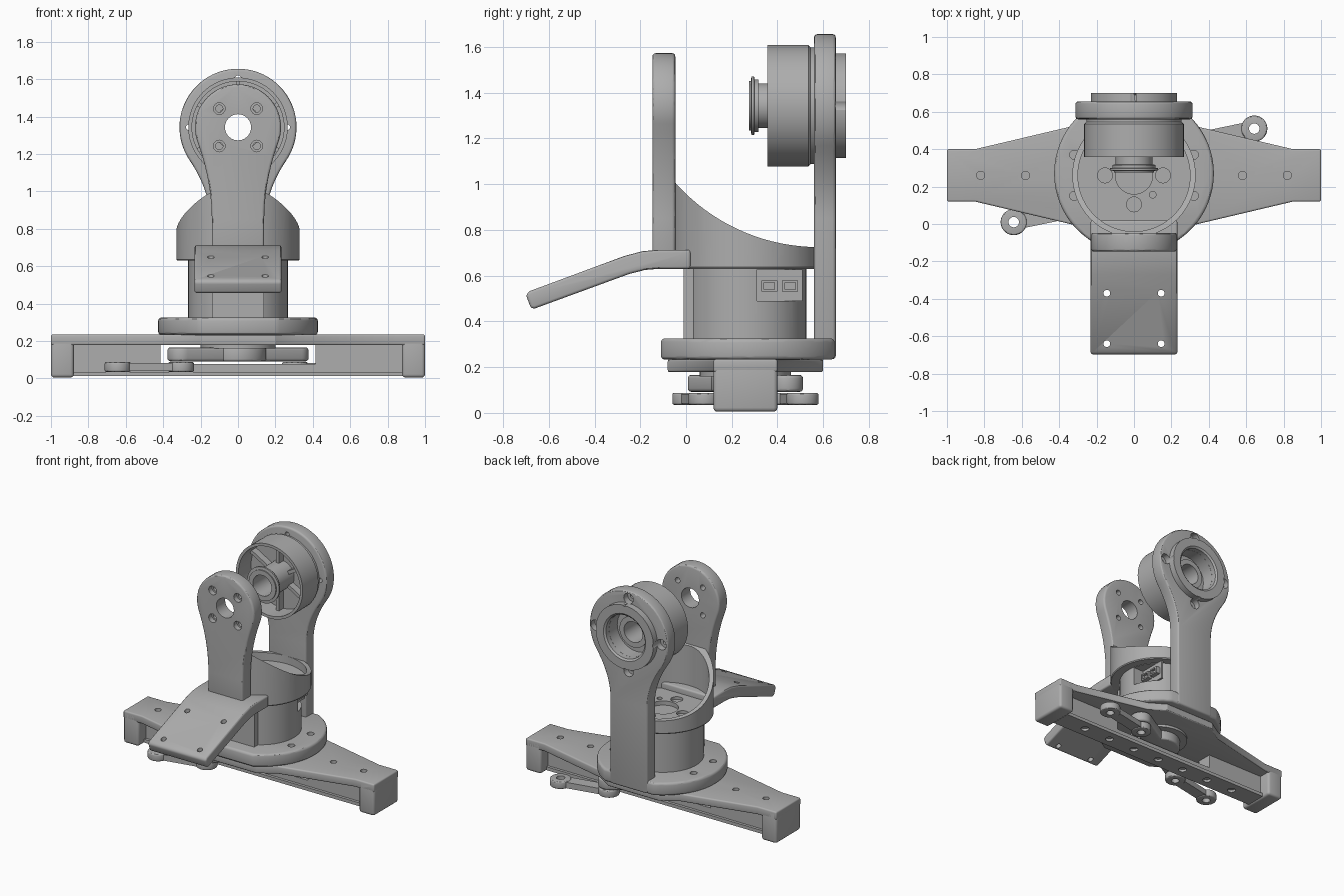
import bpy, bmesh, math
from mathutils import Vector

if "Cube" in bpy.data.objects:
    bpy.data.objects.remove(bpy.data.objects["Cube"])

grey = bpy.data.materials.new("machined_grey")
grey.use_nodes = True
COL = (0.42, 0.42, 0.42, 1)
grey.diffuse_color = COL
grey.node_tree.nodes["Principled BSDF"].inputs["Base Color"].default_value = COL

YC = 0.26    # centre of the turntable
ZC = 1.343   # height of the tilt axis


def place(axis, u, v, w):
    return {"x": (w, u, v), "y": (u, w, v), "z": (u, v, w)}[axis]


def finish(name, bm):
    bmesh.ops.recalc_face_normals(bm, faces=bm.faces)
    me = bpy.data.meshes.new(name)
    bm.to_mesh(me)
    bm.free()
    me.materials.append(grey)
    ob = bpy.data.objects.new(name, me)
    bpy.context.scene.collection.objects.link(ob)
    return ob


def prism(name, pts, axis, a, b, bevel=0.0):
    """Extrude a 2D outline along an axis from a to b."""
    bm = bmesh.new()
    face = bm.faces.new([bm.verts.new(place(axis, u, v, a)) for u, v in pts])
    ext = bmesh.ops.extrude_face_region(bm, geom=[face])
    top = [g for g in ext["geom"] if isinstance(g, bmesh.types.BMVert)]
    bmesh.ops.translate(bm, verts=top, vec=Vector(place(axis, 0, 0, b - a)))
    ob = finish(name, bm)
    if bevel:
        mod = ob.modifiers.new("edge", "BEVEL")
        mod.width, mod.segments, mod.angle_limit = bevel, 3, math.radians(40)
    return ob


def arc(u, v, r, start=0, end=360, n=48):
    full = end - start == 360
    steps = n if full else n + 1
    angs = [math.radians(start + (end - start) * i / n) for i in range(steps)]
    return [(u + r * math.cos(t), v + r * math.sin(t)) for t in angs]


def rect(u0, u1, v0, v1):
    return [(u0, v0), (u1, v0), (u1, v1), (u0, v1)]


def disc(name, u, v, r, axis, a, b, bevel=0.0, n=64):
    return prism(name, arc(u, v, r, n=n), axis, a, b, bevel)


def lathe(name, profile, axis, u, v, n=72):
    """Turn a closed (radius, height) profile around an axis."""
    bm = bmesh.new()
    rings = []
    for i in range(n):
        t = 2 * math.pi * i / n
        rings.append([bm.verts.new(place(axis, u + r * math.cos(t), v + r * math.sin(t), h))
                      for r, h in profile])
    k = len(profile)
    for i in range(n):
        p, q = rings[i], rings[(i + 1) % n]
        for j in range(k):
            bm.faces.new((p[j], p[(j + 1) % k], q[(j + 1) % k], q[j]))
    return finish(name, bm)


def cut(ob, cutters):
    """Subtract the cutters, bake the result and drop the cutters."""
    for c in cutters:
        mod = ob.modifiers.new("cut", "BOOLEAN")
        mod.operation, mod.solver, mod.object = "DIFFERENCE", "EXACT", c
    dg = bpy.context.evaluated_depsgraph_get()
    me = bpy.data.meshes.new_from_object(ob.evaluated_get(dg))
    ob.modifiers.clear()
    ob.data = me
    for c in cutters:
        bpy.data.objects.remove(c)


def holes(centres, r, axis, a, b):
    return [disc("hole", u, v, r, axis, a, b, n=24) for u, v in centres]


def arm_outline(r, w, angle, z_neck, z_bottom):
    """Round head blending into a straight stem."""
    head = arc(0, ZC, r, -angle, 180 + angle, 56)
    x0, z0 = head[0]
    zk = z0 - (x0 - w) / math.tan(math.radians(angle))
    side = []
    for i in range(1, 11):
        t = i / 10
        side.append(((1 - t) ** 2 * x0 + (1 - (1 - t) ** 2) * w,
                     (1 - t) ** 2 * z0 + 2 * t * (1 - t) * zk + t * t * z_neck))
    left = [(-x, z) for x, z in side]
    return head + left + [(-w, z_bottom), (w, z_bottom)] + side[::-1]


# Base beam: tapered wings with a flattened round middle
half = [(1, -.14), (1, .14), (.85, .14), (.32, .265), (.2, .34)]
wing = [(x, YC + y) for x, y in half]
wing += [(-x, YC + y) for x, y in half[:1:-1]] + [(-1, YC + .14), (-1, YC - .14)]
wing += [(-x, YC - y) for x, y in half[2:]] + [(x, YC - y) for x, y in half[:1:-1]]
base = prism("base_beam", wing, "z", .178, .235, .01)
cut(base, holes([(s * x, YC) for s in (-1, 1) for x in (.58, .82)], .022, "z", .1, .3))
for s, side in ((-1, "right"), (1, "left")):
    lo, hi = sorted((s * .878, s))
    prism(side + "_end_block", rect(lo, hi, YC - .14, YC + .14), "z", .005, .234, .018)
    lo, hi = sorted((s * .415, s * .89))
    prism(side + "_web", rect(lo, hi, YC - .055, YC + .055), "z", .07, .185)

# Lower rail with a row of holes
rail = prism("rail", rect(YC - .075, YC + .075, .012, .036), "x", -.88, .88)
cut(rail, holes([(i * .22, YC) for i in range(-3, 4)], .028, "z", -.05, .1))
prism("rail_top", rect(YC - .055, YC + .055, .03, .078), "x", -.88, .88)

# Steering horn and links under the base
disc("horn_hub", 0, YC, .2, "z", .16, .185)
ends = [(-.305, YC - .18), (.305, YC + .18)]
tilt = math.degrees(math.atan2(.18, .305))
horn = prism("horn", arc(*ends[1], .072, tilt - 90, tilt + 90, 20)
             + arc(*ends[0], .072, tilt + 90, tilt + 270, 20), "z", .092, .166, .015)
cut(horn, holes(ends, .03, "z", 0, .25))
disc("horn_centre", 0, YC, .15, "z", .092, .166, .012)
for s, side in ((-1, "right"), (1, "left")):
    inner, outer = Vector((s * .305, YC + s * .18)), Vector((s * .643, YC + s * .25))
    n = (outer - inner).normalized().orthogonal() * .042
    bar = prism(side + "_link_bar", [inner + n, inner - n, outer - n, outer + n], "z", .04, .082)
    cut(bar, holes([inner, outer], .05, "z", 0, .2))
    for end, c in (("inner", inner), ("outer", outer)):
        eye = disc(f"{side}_link_{end}_eye", c.x, c.y, .07, "z", .035, .088, .01)
        cut(eye, holes([c], .028, "z", 0, .2))

# Turntable disc, trimmed flat front and back
t = math.degrees(math.asin(.38 / .427))
table = prism("turntable", arc(0, YC + .01, .427, -t, t, 30)
              + arc(0, YC + .01, .427, 180 - t, 180 + t, 30), "z", .233, .326, .018)
cut(table, holes([(sx * .32, YC + sy * .11) for sx in (-1, 1) for sy in (-1, 1)],
                 .024, "z", .27, .4))

# Pan motor with a side connector
motor = disc("pan_motor", 0, YC, .266, "z", .32, .64)
cut(motor, [prism("pocket", rect(.31, .51, .49, .627), "x", .17, .4)])
prism("motor_front_pad", rect(-.138, .138, -.012, .1), "z", .32, .64)
prism("connector_board", rect(.31, .51, .49, .627), "x", .165, .178)
for y in (.33, .42):
    plug = prism("connector_plug", rect(y, y + .07, .53, .58), "x", .17, .21)
    cut(plug, [prism("socket", rect(y + .012, y + .058, .54, .57), "x", .19, .25)])

# Pan cup with a scooped rim
cup = lathe("pan_cup", [(.1, .63), (.325, .63), (.33, .637), (.33, 1.03),
                        (.3, 1.03), (.3, .67), (.1, .67)], "z", 0, YC)
bolts = [(-.155, YC), (.155, YC), (0, YC - .155), (0, YC + .155)]
cut(cup, [disc("scoop", .58, 1.564, .839, "x", -.6, .6, n=128)]
    + holes(bolts, .04, "z", .65, .8) + holes([(.1, .157)], .018, "z", .65, .8))

# Front arm
front = prism("front_arm", arm_outline(.23, .14, 20, .85, .65), "y", -.147, -.047, .014)
grid = [(sx * .1, ZC + sz * .1) for sx in (-1, 1) for sz in (-1, 1)]
cut(front, holes([(0, ZC)], .07, "y", -.3, .1) + holes(grid, .019, "y", -.3, .1)
    + holes(grid, .031, "y", -.3, -.11))

# Sloping front bracket
side = [(.02, .63), (.02, .713), (-.12, .713), (-.19, .707), (-.27, .686), (-.685, .532),
        (-.7, .515), (-.678, .457), (-.66, .457), (-.25, .607), (-.18, .625), (-.12, .63)]
bracket = prism("front_bracket", side, "x", -.232, .232, .012)
cut(bracket, holes([(sx * .145, y) for sx in (-1, 1) for y in (-.64, -.37)], .018, "z", .3, .9))

# Back arm and bearing ring
spots = [(.262, 0), (-.262, 0), (0, .262), (0, -.262)]
spots = [(x, ZC + z) for x, z in spots]
back = prism("back_arm", arm_outline(.313, .15, 34, .85, .235), "y", .56, .655, .014)
cut(back, holes([(0, ZC)], .155, "y", .4, .8) + holes(spots, .038, "y", .61, .8)
    + holes(spots, .016, "y", .5, .7))
ring = lathe("bearing_ring", [(.155, .64), (.23, .64), (.23, .7), (.168, .7), (.155, .69)],
             "y", 0, ZC)
cut(ring, holes(spots, .038, "y", .6, .8))

# Tilt motor: open drum with a flanged hollow hub
lathe("tilt_motor", [(.074, .6), (.11, .6), (.11, .562), (.255, .562), (.255, .545),
                     (.266, .535), (.266, .357), (.246, .357), (.246, .5), (.098, .5),
                     (.098, .318), (.115, .316), (.115, .3), (.128, .298), (.128, .286),
                     (.108, .284), (.108, .276), (.074, .276)], "y", 0, ZC)
for i in range(6):
    a = math.radians(60 * i + 30)
    d, n = Vector((math.cos(a), math.sin(a))), Vector((-math.sin(a), math.cos(a))) * .012
    c = Vector((0, ZC))
    prism("drum_rib", [c + d * .09 + n, c + d * .09 - n, c + d * .25 - n, c + d * .25 + n],
          "y", .45, .505)

# Bake bevels and smooth the curved faces
bpy.context.view_layer.update()
dg = bpy.context.evaluated_depsgraph_get()
for ob in bpy.context.scene.objects:
    ob.select_set(ob.type == "MESH")
    if ob.type == "MESH":
        bpy.context.view_layer.objects.active = ob
        if ob.modifiers:
            me = bpy.data.meshes.new_from_object(ob.evaluated_get(dg))
            ob.modifiers.clear()
            ob.data = me
bpy.ops.object.shade_smooth_by_angle(angle=math.radians(30))
